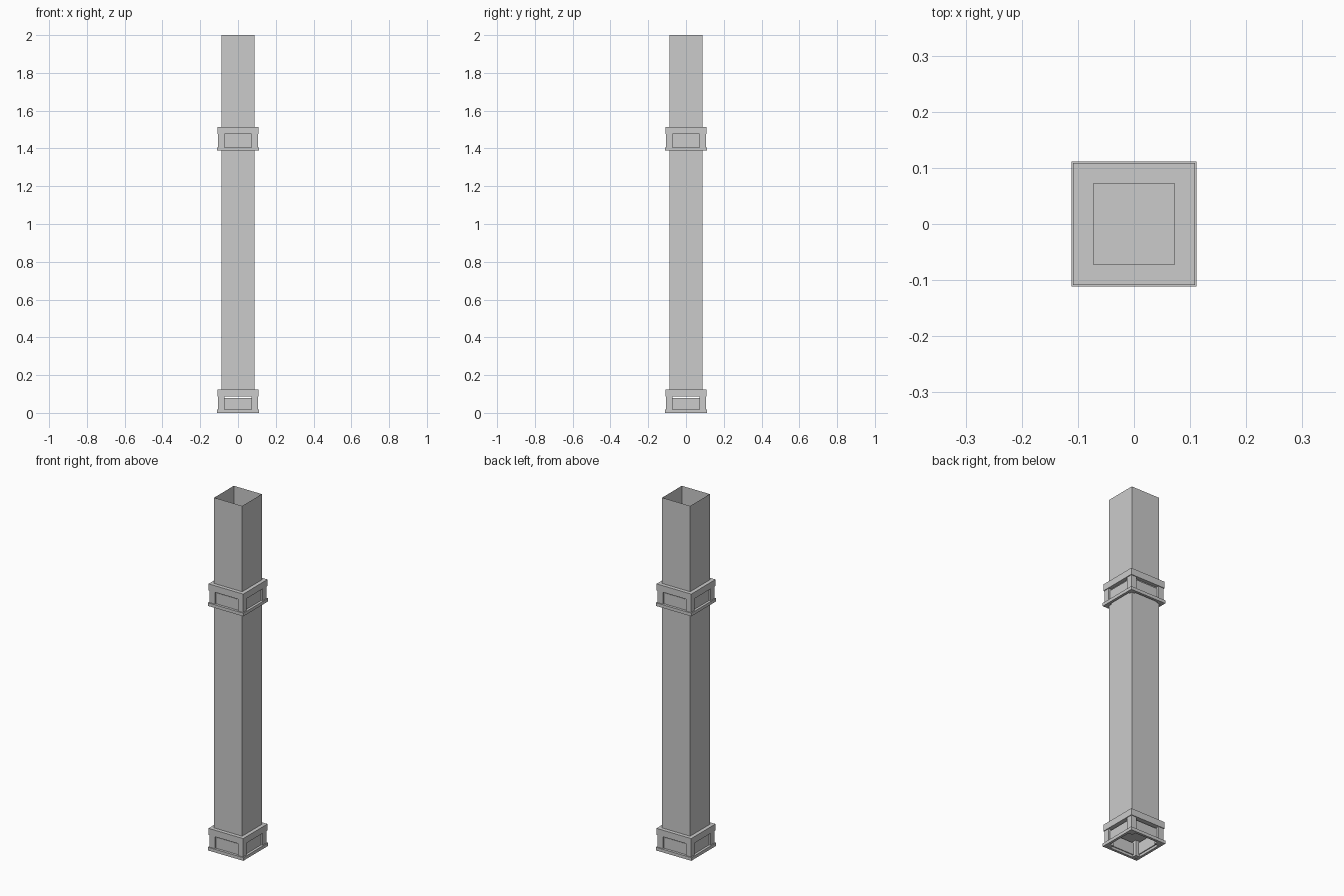
import bpy
import bmesh

if "Cube" in bpy.data.objects:
    bpy.data.objects.remove(bpy.data.objects["Cube"])


def finish(name, bm):
    bmesh.ops.recalc_face_normals(bm, faces=bm.faces)
    mesh = bpy.data.meshes.new(name)
    bm.to_mesh(mesh)
    bm.free()
    obj = bpy.data.objects.new(name, mesh)
    bpy.context.collection.objects.link(obj)
    return obj


def add_box(bm, x0, x1, y0, y1, z0, z1):
    verts = bmesh.ops.create_cube(bm, size=1)["verts"]
    for v in verts:
        v.co.x = x1 if v.co.x > 0 else x0
        v.co.y = y1 if v.co.y > 0 else y0
        v.co.z = z1 if v.co.z > 0 else z0
    return verts


def square_frame(name, outer, inner, z0, z1):
    # Closed square ring: four profile corners, each swept around four sides
    bm = bmesh.new()
    loops = []
    for r, z in ((outer, z0), (outer, z1), (inner, z1), (inner, z0)):
        loops.append([bm.verts.new((sx * r, sy * r, z))
                      for sx, sy in ((-1, -1), (1, -1), (1, 1), (-1, 1))])
    for i in range(4):
        a, b = loops[i], loops[(i + 1) % 4]
        for j in range(4):
            k = (j + 1) % 4
            bm.faces.new((a[j], a[k], b[k], b[j]))
    return finish(name, bm)


# Hollow square shaft, open at both ends
SHAFT = 0.088
bm = bmesh.new()
add_box(bm, -SHAFT, SHAFT, -SHAFT, SHAFT, 0.09, 2.0)
caps = [f for f in bm.faces if abs(f.normal.z) > 0.5 or
        len({round(v.co.z, 3) for v in f.verts}) == 1]
bmesh.ops.delete(bm, geom=caps, context="FACES_ONLY")
finish("shaft", bm)


def collar(prefix, z):
    # Top slab with a square opening and the thin floor closing it
    square_frame(prefix + "_top_slab", 0.109, 0.072, z + 0.088, z + 0.125)
    bm = bmesh.new()
    add_box(bm, -0.073, 0.073, -0.073, 0.073, z + 0.088, z + 0.092)
    finish(prefix + "_slab_floor", bm)

    # Thin bottom trim
    square_frame(prefix + "_bottom_trim", 0.111, 0.097, z, z + 0.018)

    # Corner posts
    bm = bmesh.new()
    for sx in (-1, 1):
        for sy in (-1, 1):
            x0, x1 = sorted((sx * 0.072, sx * 0.105))
            y0, y1 = sorted((sy * 0.072, sy * 0.105))
            add_box(bm, x0, x1, y0, y1, z + 0.001, z + 0.088)
    finish(prefix + "_corner_posts", bm)

    # Recessed side panels, leaving a narrow slit below the slab
    bm = bmesh.new()
    for s in (-1, 1):
        a, b = sorted((s * 0.090, s * 0.095))
        add_box(bm, -0.073, 0.073, a, b, z + 0.012, z + 0.079)
        add_box(bm, a, b, -0.073, 0.073, z + 0.012, z + 0.079)
    finish(prefix + "_panels", bm)


collar("base", 0.0)
collar("upper_collar", 1.388)
